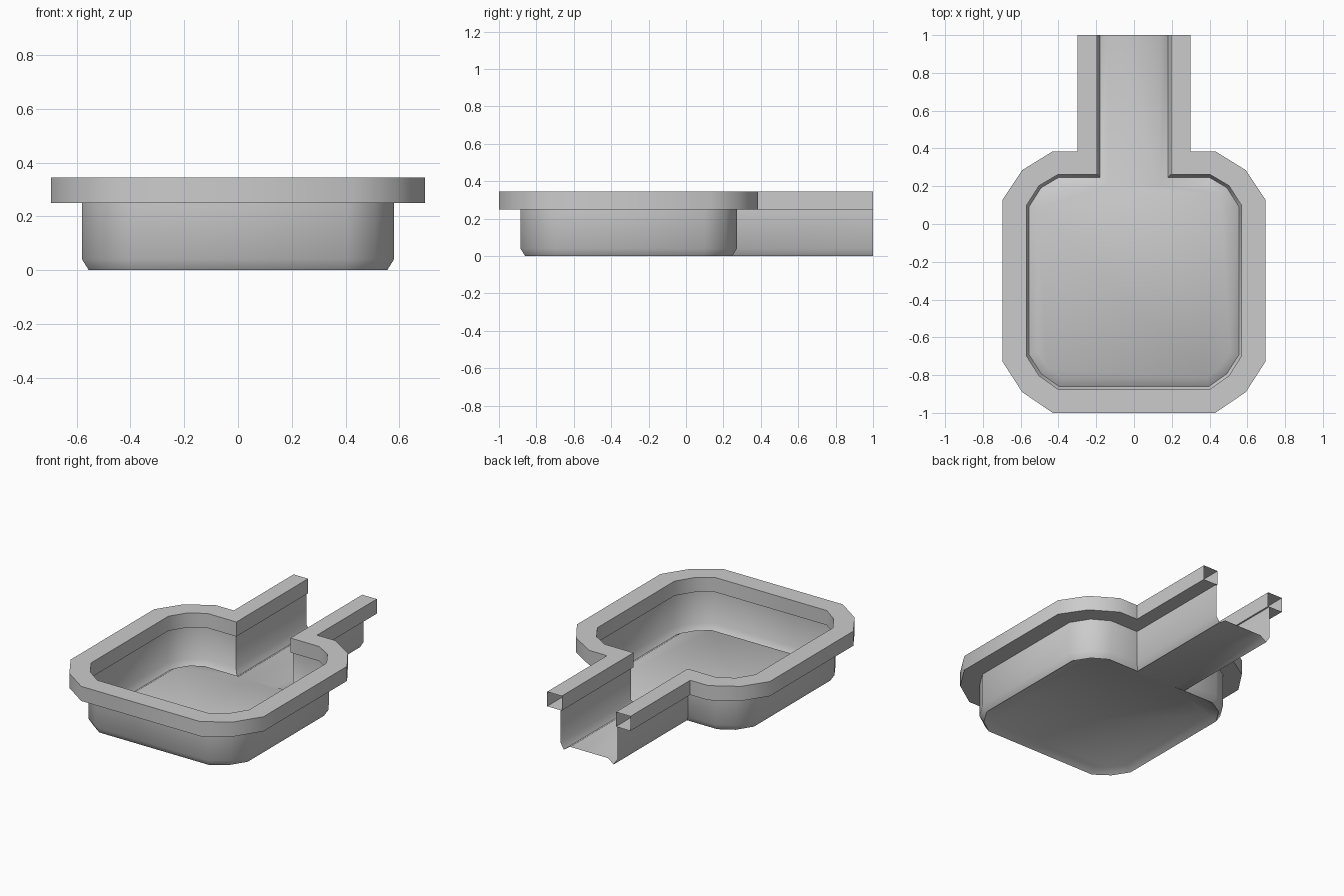
import bpy, bmesh, math
from mathutils import Vector

cube = bpy.data.objects.get("Cube")
if cube:
    bpy.data.objects.remove(cube, do_unlink=True)

grey = bpy.data.materials.new("plain_grey")
grey.use_nodes = True
colour = (0.6, 0.6, 0.6, 1)
grey.diffuse_color = colour
grey.node_tree.nodes["Principled BSDF"].inputs["Base Color"].default_value = colour

# Half outlines, from the channel mouth round to the front
RIM = [(0.3, 1), (0.3, 0.385), (0.43, 0.385), (0.592, 0.285),
       (0.695, 0.13), (0.695, -0.73), (0.592, -0.89), (0.43, -1)]
WALL = [(0.205, 1), (0.205, 0.272), (0.405, 0.272), (0.51, 0.21),
        (0.58, 0.1), (0.58, -0.7), (0.51, -0.81), (0.405, -0.885)]


def mirrored(half):
    """Complete a half outline across x = 0."""
    return [Vector(p) for p in half] + [Vector((-x, y)) for x, y in reversed(half)]


def inset(path, d):
    """Move an open outline inwards with mitred corners."""
    dirs = [(b - a).normalized() for a, b in zip(path, path[1:])]
    normals = [Vector((t.y, -t.x)) for t in dirs]
    out = []
    for i, p in enumerate(path):
        n1 = normals[max(i - 1, 0)]
        n2 = normals[min(i, len(normals) - 1)]
        out.append(p + (n1 + n2) * d / (1 + n1.dot(n2)))
    return out


def build(name, loops, closed=False, cap=False):
    """Skin a series of (outline, height) loops."""
    bm = bmesh.new()
    rings = [[bm.verts.new((p.x, p.y, z)) for p in path] for path, z in loops]
    pairs = list(zip(rings, rings[1:]))
    if closed:
        pairs.append((rings[-1], rings[0]))
    for a, b in pairs:
        for i in range(len(a) - 1):
            bm.faces.new((a[i], a[i + 1], b[i + 1], b[i]))
    if cap:
        bm.faces.new(rings[-1])
    bmesh.ops.recalc_face_normals(bm, faces=bm.faces[:])
    # Open sheets face into the bowl
    if cap:
        floor = max(bm.faces, key=lambda f: f.calc_area())
        if floor.normal.z < 0:
            bmesh.ops.reverse_faces(bm, faces=bm.faces[:])
    mesh = bpy.data.meshes.new(name)
    bm.to_mesh(mesh)
    bm.free()
    mesh.materials.append(grey)
    ob = bpy.data.objects.new(name, mesh)
    bpy.context.collection.objects.link(ob)
    bpy.ops.object.select_all(action='DESELECT')
    ob.select_set(True)
    bpy.context.view_layer.objects.active = ob
    bpy.ops.object.shade_smooth_by_angle(angle=math.radians(55))


rim_path = mirrored(RIM)
wall_path = mirrored(WALL)
lip_path = inset(wall_path, 0.01)

# Hollow rim, open at the channel mouth
build("rim", [(rim_path, 0.25), (rim_path, 0.345),
              (lip_path, 0.345), (lip_path, 0.25)], closed=True)

# Thin basin and channel with a gutter around a raised floor
build("basin", [(wall_path, 0.25), (wall_path, 0.04),
                (inset(wall_path, 0.025), 0), (inset(wall_path, 0.07), 0.03)], cap=True)
